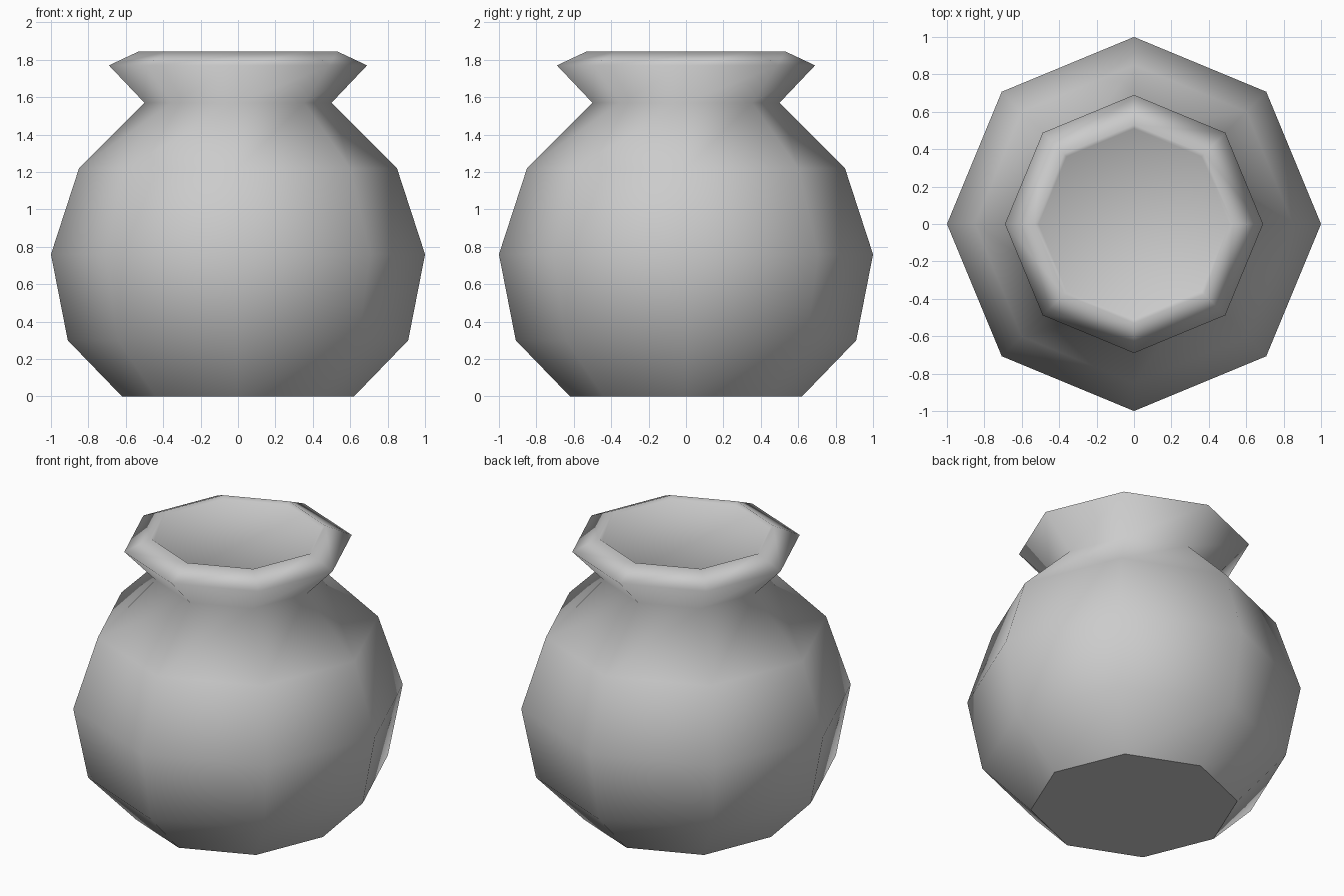
import bpy, bmesh, math

cube = bpy.data.objects.get("Cube")
if cube:
    bpy.data.objects.remove(cube, do_unlink=True)

SIDES = 8
# Radius and height pairs, from the base up to the slightly sunken top
PROFILE = [(0.62, 0), (0.91, 0.3), (1, 0.76), (0.85, 1.22), (0.5, 1.57),
           (0.69, 1.77), (0.53, 1.845), (0.51, 1.83)]

# Plain clay colour
clay = bpy.data.materials.new("light_grey_clay")
colour = (0.6, 0.6, 0.6, 1)
clay.use_nodes = True
clay.diffuse_color = colour
shader = next(n for n in clay.node_tree.nodes if n.type == 'BSDF_PRINCIPLED')
shader.inputs["Base Color"].default_value = colour

# Turned pot: rings of vertices joined by quads
bm = bmesh.new()
rings = []
for radius, height in PROFILE:
    angles = [math.tau * i / SIDES for i in range(SIDES)]
    rings.append([bm.verts.new((radius * math.cos(a), radius * math.sin(a), height))
                  for a in angles])
for low, high in zip(rings, rings[1:]):
    for i in range(SIDES):
        j = (i + 1) % SIDES
        bm.faces.new((low[i], low[j], high[j], high[i]))

# Closed base and filled mouth
base = bm.faces.new(rings[0][::-1])
bm.faces.new(rings[-1])

# Smooth walls with a crisp base edge
for face in bm.faces:
    face.smooth = True
for edge in base.edges:
    edge.smooth = False

mesh = bpy.data.meshes.new("pot")
bm.to_mesh(mesh)
bm.free()
mesh.materials.append(clay)
pot = bpy.data.objects.new("pot", mesh)
bpy.context.scene.collection.objects.link(pot)
